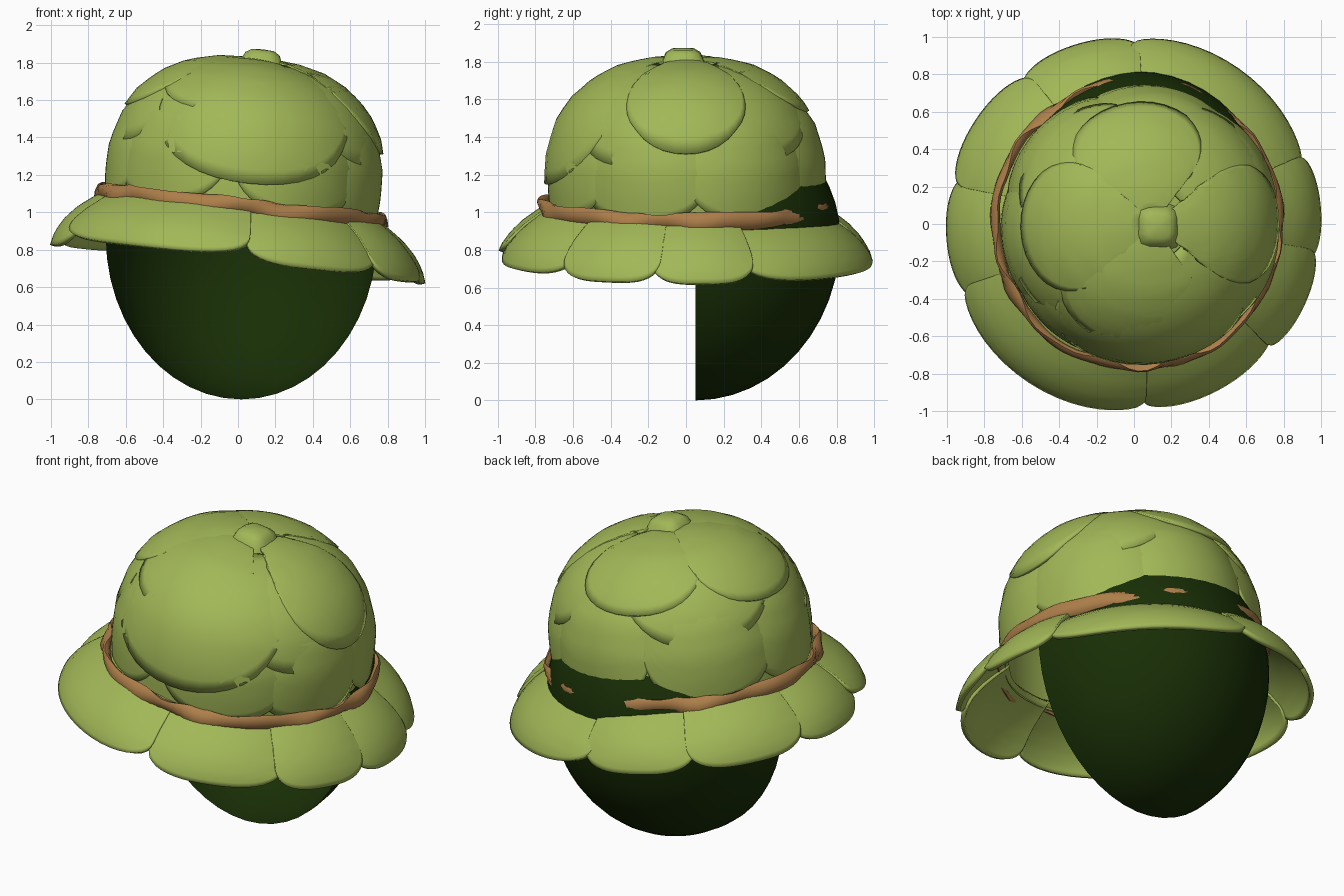
import bpy, bmesh, math
from mathutils import Matrix

if "Cube" in bpy.data.objects:
    bpy.data.objects.remove(bpy.data.objects["Cube"])

def material(name, rgb):
    m = bpy.data.materials.new(name)
    m.diffuse_color = (*rgb, 1)
    m.use_nodes = True
    m.node_tree.nodes["Principled BSDF"].inputs["Base Color"].default_value = m.diffuse_color
    return m

LEAF = material("leaf_green", (0.36, 0.475, 0.095))
DARK = material("dark_green", (0.0095, 0.028, 0.0018))
BROWN = material("cord_brown", (0.42, 0.21, 0.068))

# The whole hat leans towards +x around the height of its cord
TILT = (Matrix.Translation((0.018, 0, 1.04)) @ Matrix.Rotation(math.radians(6.2), 4, 'Y')
        @ Matrix.Translation((0, 0, -1.04)))

CROWN = [(0.0, 1.80), (0.2, 1.785), (0.355, 1.745), (0.48, 1.68), (0.59, 1.585),
         (0.667, 1.47), (0.718, 1.3), (0.73, 1.15), (0.73, 1.0)]
BRIM = [(0.70, 1.04), (0.78, 0.985), (0.86, 0.92), (0.925, 0.85), (0.97, 0.78), (0.995, 0.715)]


def along(profile, t):
    """Point (r, z) and outward normal on a profile, t from 0 to 1."""
    f = min(max(t, 0), 1) * (len(profile) - 1)
    i = min(int(f), len(profile) - 2)
    (r0, z0), (r1, z1) = profile[i], profile[i + 1]
    k = f - i
    d = math.hypot(r1 - r0, z1 - z0)
    return r0 + (r1 - r0) * k, z0 + (z1 - z0) * k, (z0 - z1) / d, (r1 - r0) / d


def grid_object(name, rows, mat, closed=False, thick=0, tilt=True):
    """Skin a grid of points with quads."""
    bm = bmesh.new()
    vs = [[bm.verts.new(p) for p in row] for row in rows]
    n = len(vs)
    for i in range(n if closed else n - 1):
        a, b = vs[i], vs[(i + 1) % n]
        for j in range(len(a) - 1):
            bm.faces.new((a[j], a[j + 1], b[j + 1], b[j]))
    bmesh.ops.remove_doubles(bm, verts=bm.verts, dist=1e-4)
    if tilt:
        bm.transform(TILT)
    me = bpy.data.meshes.new(name)
    bm.to_mesh(me)
    bm.free()
    me.materials.append(mat)
    ob = bpy.data.objects.new(name, me)
    bpy.context.collection.objects.link(ob)
    if thick:
        s = ob.modifiers.new("thickness", 'SOLIDIFY')
        s.thickness = thick
        s.offset = 0
    bpy.context.view_layer.objects.active = ob
    bpy.ops.object.select_all(action='DESELECT')
    ob.select_set(True)
    bpy.ops.object.shade_smooth_by_angle(angle=math.radians(50))
    return ob


def leaf(name, profile, a0, a1, t0, side, tip, lift, puff, power, thick, rise=0, reach=0, sink=0):
    """Petal lying on a revolved profile: reaches `tip` mid-leaf, `side` at its edges."""
    rows = []
    for i in range(25):
        u = -math.cos(math.pi * i / 24)          # denser near the edges
        a = math.radians((a0 + a1) / 2 + u * (a1 - a0) / 2)
        end = side + (tip - side) * math.sqrt(max(0, 1 - abs(u) ** power))
        row = []
        for j in range(13):
            v = j / 12
            t = t0 + (end - t0) * v
            r, z, nr, nz = along(profile, t)
            d = lift + puff * (1 - u * u) * math.sin(math.pi * min(1, 0.15 + 0.75 * v))
            r, z = r + nr * d + reach * t, z + nz * d + rise * t * t - sink * (1 - t)
            row.append((r * math.cos(a), r * math.sin(a), z))
        rows.append(row)
    return grid_object(name, rows, LEAF, thick=thick)


# Crown dome under the leaves
dome = []
for i in range(48):
    a = math.tau * i / 48
    dome.append([])
    for j in range(25):
        r, z, nr, nz = along(CROWN, j / 24)
        r, z = max(0, r - nr * 0.012), z - nz * 0.012
        dome[-1].append((r * math.cos(a), r * math.sin(a), z))
grid_object("crown_dome", dome, LEAF, closed=True)

# Lower crown leaves, hanging down to the cord
for n, mid in enumerate((-128, -65, -20, 30, 80, 140, 190)):
    leaf(f"lower_crown_leaf_{n}", CROWN, mid - 31, mid + 31, 0.45, 0.74, 0.99,
         -0.012 + 0.003 * (n % 2), 0.03, 2.5, 0.012)

# Middle crown leaves
for n, (mid, half, tip) in enumerate(((-88, 54, 0.87), (-28, 36, 0.74), (38, 40, 0.72),
                                      (140, 44, 0.72), (-160, 36, 0.74))):
    leaf(f"middle_crown_leaf_{n}", CROWN, mid - half, mid + half, 0.12, 0.4, tip,
         (0.012 if n == 0 else 0.004), 0.016, 2.2, 0.016)

# Top crown leaves
for n, (mid, half, tip) in enumerate(((-106, 52, 0.58), (0, 38, 0.69), (100, 48, 0.57), (182, 46, 0.6))):
    leaf(f"top_crown_leaf_{n}", CROWN, mid - half, mid + half, 0.03, 0.22, tip,
         0.016 + 0.004 * (n % 2), 0.012, 2.2, 0.02)

# Brim leaves around the hat: start, end, tip rise, extra reach, sink at the cord
BRIM_LEAVES = ((-87, -39, 0.025, 0.0, 0), (-42, -8, 0.01, 0.015, 0), (-11, 22, 0.01, 0.02, 0),
               (19, 91, 0.0, 0.0, 0.05), (88, 128, 0.0, 0.0, 0.01), (125, 168, 0.0, -0.01, 0),
               (165, 204, 0.0, -0.01, 0), (200, 274, 0.045, 0.0, 0))
for n, (a0, a1, rise, reach, sink) in enumerate(BRIM_LEAVES):
    leaf(f"brim_leaf_{n}", BRIM, a0, a1, 0, 0.6, 1.0, -0.01 + 0.01 * (n % 2),
         0.02, 3.5, 0.028, rise, reach, sink)

# Twisted cord between crown and brim
cord = []
for i in range(96):
    a = math.tau * i / 96
    tw = 0.35 * math.sin(9 * a) + 0.25 * math.sin(14 * a + 1)
    rad = 0.762 + 0.005 * math.sin(5 * a) + 0.004 * math.sin(11 * a)
    cz = 1.03 + 0.006 * math.sin(7 * a + 0.5)
    cord.append([])
    for k in range(9):
        b = math.tau * k / 8
        p, q = 0.023 * math.cos(b), 0.048 * math.sin(b)
        r = rad + p * math.cos(tw) - q * math.sin(tw)
        cord[-1].append((r * math.cos(a), r * math.sin(a), cz + p * math.sin(tw) + q * math.cos(tw)))
grid_object("cord", cord, BROWN, closed=True)

# Stem stub on top
stub = []
for i in range(16):
    a = math.tau * i / 16
    c, s = math.cos(a), math.sin(a)
    k = 1 / (abs(c) ** 4 + abs(s) ** 4) ** 0.25  # rounded square
    stub.append([(0.025 + r * k * c, -0.015 + r * k * s, z)
                 for r, z in ((0, 1.879), (0.06, 1.875), (0.092, 1.855), (0.112, 1.81), (0.13, 1.77))])
grid_object("stem_stub", stub, LEAF, closed=True)

# Rear half shell below the hat, open at the front
shell = []
for i in range(25):
    a = math.pi * i / 24
    shell.append([])
    for j in range(25):
        b = math.pi * j / 24 - math.pi / 2
        h = 0.87 if b < 0 else 0.70
        shell[-1].append((0.018 + 0.725 * math.cos(b) * math.cos(a),
                          0.05 + 0.77 * math.cos(b) * math.sin(a), 0.87 + h * math.sin(b)))
grid_object("rear_shell", [row[::-1] for row in shell], DARK, tilt=False)
